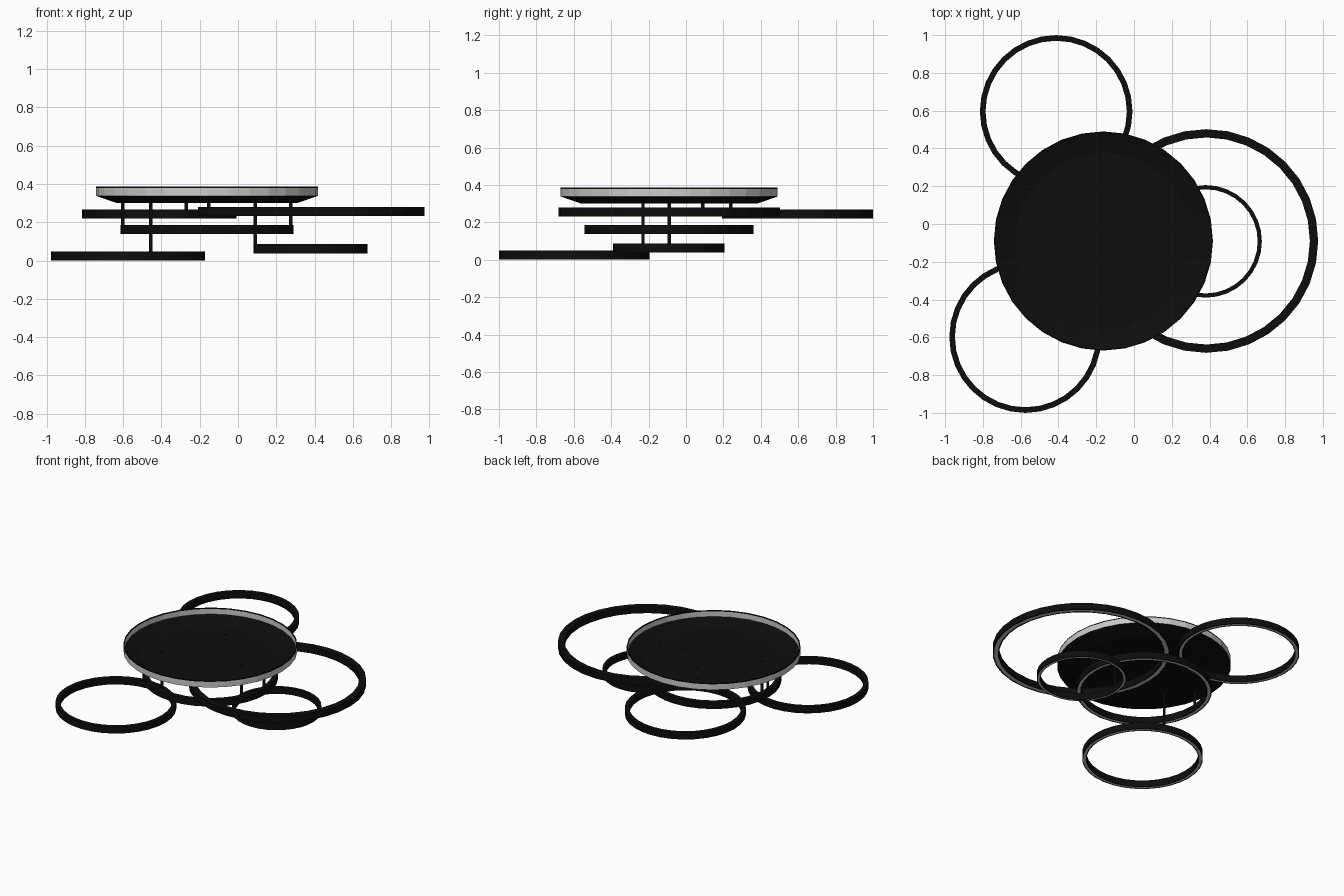
import bpy, bmesh, math

if "Cube" in bpy.data.objects:
    bpy.data.objects.remove(bpy.data.objects["Cube"])

SIDES = 32


def material(name, value):
    m = bpy.data.materials.new(name)
    m.diffuse_color = (value, value, value, 1)
    m.use_nodes = True
    m.node_tree.nodes["Principled BSDF"].inputs["Base Color"].default_value = m.diffuse_color
    return m


black = material("matt_black", 0.004)
grey = material("light_grey", 0.6)


def lathe(name, profile, centre, mat, closed=True):
    """Revolve an (r, z) profile around a vertical axis at centre."""
    bm = bmesh.new()
    rings = []
    for r, z in profile:
        if r == 0:
            rings.append([bm.verts.new((0, 0, z))] * SIDES)
        else:
            rings.append([bm.verts.new((r * math.cos(2 * math.pi * i / SIDES),
                                        r * math.sin(2 * math.pi * i / SIDES), z))
                          for i in range(SIDES)])
    count = len(rings) if closed else len(rings) - 1
    for k in range(count):
        a, b = rings[k], rings[(k + 1) % len(rings)]
        for i in range(SIDES):
            j = (i + 1) % SIDES
            face = list(dict.fromkeys((a[i], a[j], b[j], b[i])))
            if len(face) > 2:
                bm.faces.new(face)
    bmesh.ops.recalc_face_normals(bm, faces=bm.faces)
    me = bpy.data.meshes.new(name)
    bm.to_mesh(me)
    bm.free()
    me.materials.append(mat)
    ob = bpy.data.objects.new(name, me)
    ob.location = (centre[0], centre[1], 0)
    bpy.context.collection.objects.link(ob)
    return ob


# Ceiling plate: shallow open dish, grey side band, thin black lip
hub = (-0.162, -0.09)
lathe("ceiling_dish", [(0, 0.30), (0.47, 0.30), (0.58, 0.338), (0.574, 0.341),
                       (0.468, 0.304), (0, 0.304)], hub, black, closed=False)
lathe("dish_side_band", [(0.574, 0.339), (0.58, 0.338), (0.58, 0.379), (0.574, 0.379)], hub, grey)
lathe("dish_lip", [(0.574, 0.379), (0.58, 0.379), (0.58, 0.386), (0.574, 0.386)], hub, black)

# Light rings: name, centre, outer radius, bottom height, rod positions
H = 0.048
rings = [
    ("back_left_ring", (-0.412, 0.596), 0.404, 0.220, [(-0.27, 0.24)]),
    ("front_left_ring", (-0.575, -0.597), 0.403, 0.0, [(-0.457, -0.23)]),
    ("large_ring", (0.383, -0.09), 0.592, 0.232, [(-0.154, 0.09)]),
    ("small_ring", (0.379, -0.092), 0.298, 0.038, [(0.091, -0.09)]),
    ("middle_ring", hub, 0.452, 0.138, [(-0.603, -0.09), (0.275, -0.09)]),
]
for name, centre, r, z, rods in rings:
    w = r * 0.074
    e = w * 0.2
    # Housing with a shallow channel on the underside
    lathe(name, [(r, z), (r, z + H), (r - w, z + H), (r - w, z),
                 (r - w + e, z), (r - w + e, z + 0.004), (r - e, z + 0.004), (r - e, z)],
          centre, black)
    # Diffuser strip in the channel
    lathe(name + "_diffuser", [(r - w + e, z + 0.001), (r - e, z + 0.001),
                               (r - e, z + 0.004), (r - w + e, z + 0.004)], centre, grey)
    # Hanging rods
    for n, p in enumerate(rods):
        bottom, top = z + H - 0.02, 0.307
        bpy.ops.mesh.primitive_cylinder_add(vertices=12, radius=0.009, depth=top - bottom,
                                            location=(p[0], p[1], (top + bottom) / 2))
        rod = bpy.context.object
        rod.name = f"{name}_rod_{n + 1}"
        rod.data.materials.append(black)
